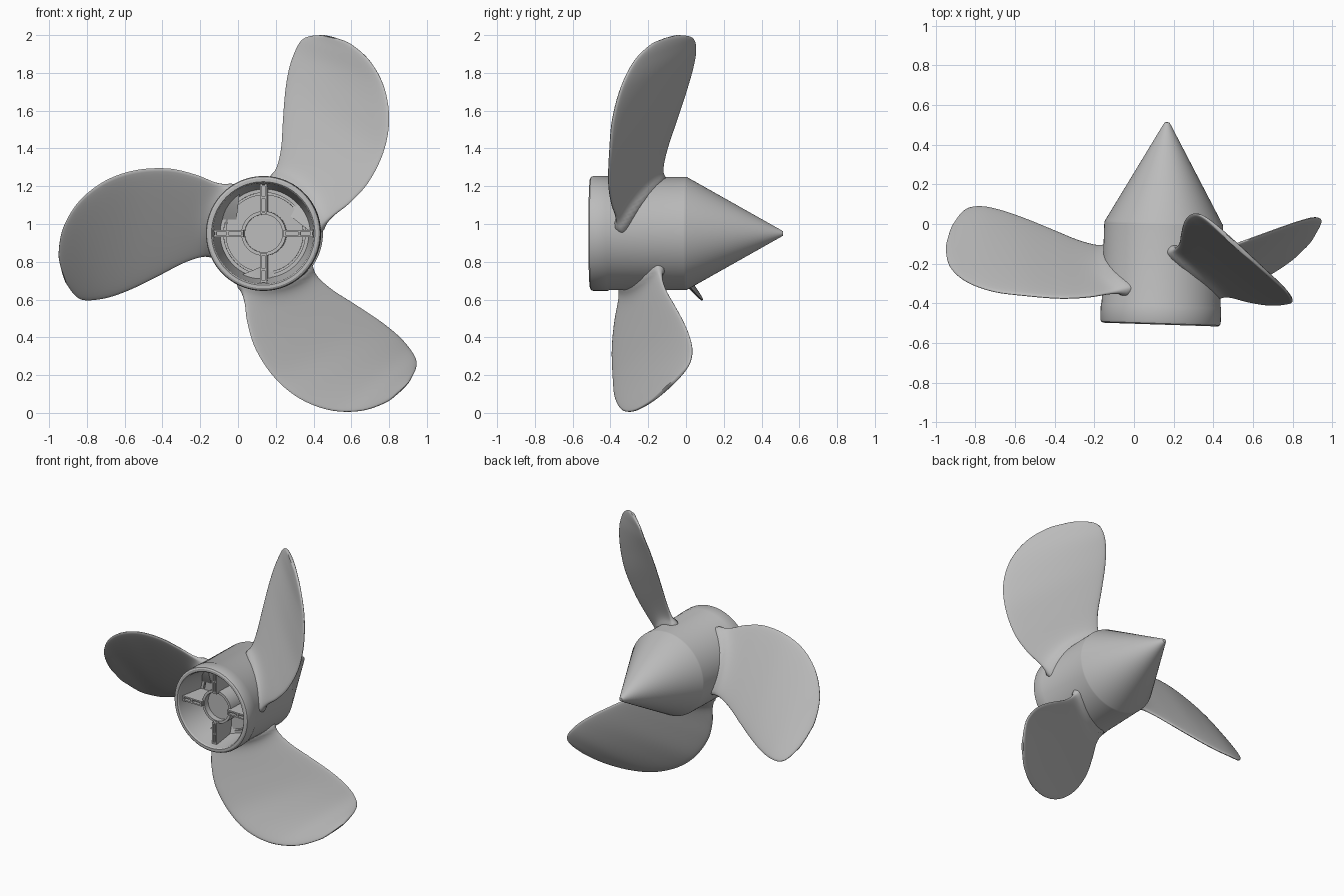
import bpy, bmesh, math
from mathutils import Matrix, Vector

cube = bpy.data.objects.get("Cube")
if cube:
    bpy.data.objects.remove(cube, do_unlink=True)

GREY = (0.5, 0.5, 0.5, 1)
mat = bpy.data.materials.new("cast grey")
mat.use_nodes = True
mat.diffuse_color = GREY
mat.node_tree.nodes["Principled BSDF"].inputs["Base Color"].default_value = GREY

# Shaft frame: local y is the shaft, turned slightly about z
FRAME = Matrix.Translation((0.15, 0, 0.95)) @ Matrix.Rotation(-0.033, 4, 'Z')
HUB_R = 0.3


def turn(angle):
    return Matrix.Rotation(angle, 4, 'Y')


def finish(name, bm, matrix=FRAME, angle=35):
    bmesh.ops.recalc_face_normals(bm, faces=bm.faces)
    mesh = bpy.data.meshes.new(name)
    bm.to_mesh(mesh)
    bm.free()
    mesh.materials.append(mat)
    ob = bpy.data.objects.new(name, mesh)
    bpy.context.collection.objects.link(ob)
    ob.matrix_world = matrix
    bpy.ops.object.select_all(action='DESELECT')
    ob.select_set(True)
    bpy.context.view_layer.objects.active = ob
    bpy.ops.object.shade_smooth_by_angle(angle=math.radians(angle))
    return ob


def lathe(name, profile, closed=False, steps=96, angle=25):
    """Spin (radius, y) points around the shaft."""
    bm = bmesh.new()
    verts = [bm.verts.new((r, y, 0)) for r, y in profile]
    pairs = list(zip(verts, verts[1:]))
    if closed:
        pairs.append((verts[-1], verts[0]))
    edges = [bm.edges.new(p) for p in pairs]
    bmesh.ops.spin(bm, geom=verts + edges, cent=(0, 0, 0), axis=(0, 1, 0),
                   angle=math.tau, steps=steps)
    bmesh.ops.remove_doubles(bm, verts=bm.verts, dist=0.0002)
    return finish(name, bm, angle=angle)


def add_box(bm, low, high, matrix):
    low, high = Vector(low), Vector(high)
    size = Matrix.Diagonal((high - low).to_4d())
    bmesh.ops.create_cube(bm, size=1,
                          matrix=matrix @ Matrix.Translation((low + high) / 2) @ size)


# Hub shell with nose cone, collar and hollow front
lathe("hub", [
    (0, 0.515), (0.012, 0.513), (0.02, 0.5), (0.298, 0.006), (HUB_R, -0.004),
    (HUB_R, -0.405), (0.304, -0.415), (0.304, -0.49), (0.3, -0.502),
    (0.29, -0.508), (0.274, -0.508), (0.267, -0.5), (0.262, -0.46),
    (0.235, -0.3), (0.216, -0.3), (0.216, -0.285), (0.206, -0.285),
    (0.206, -0.3), (0, -0.3)])

# Socket in the middle of the hollow
lathe("shaft_socket", [(0.1, -0.29), (0.1, -0.44), (0.118, -0.44), (0.118, -0.29)],
      closed=True, steps=64)
lathe("socket_floor", [(0, -0.4), (0.102, -0.4)], steps=64)

# Four slotted spokes, each two plates with a web and end bars
for i, side in enumerate(("left", "top", "right", "bottom")):
    bm = bmesh.new()
    m = turn(-i * math.pi / 2)
    for s in (-1, 1):
        add_box(bm, (0.105, -0.465, s * 0.013 - 0.005),
                (0.263, -0.29, s * 0.013 + 0.005), m)
    add_box(bm, (0.105, -0.445, -0.009), (0.26, -0.29, 0.009), m)
    for x in (0.112, 0.19, 0.255):
        add_box(bm, (x - 0.005, -0.465, -0.009), (x + 0.005, -0.4, 0.009), m)
    finish(side + "_spoke", bm)

# Blade chords from root to tip: trailing edge, then leading edge
CHORDS = [
    ((0.15, -0.14, 1.15), (0.40, -0.34, 0.95)),
    ((0.20, -0.13, 1.27), (0.50, -0.37, 1.04)),
    ((0.228, -0.10, 1.40), (0.59, -0.395, 1.11)),
    ((0.238, -0.05, 1.55), (0.69, -0.41, 1.22)),
    ((0.25, 0.0, 1.70), (0.77, -0.405, 1.38)),
    ((0.27, 0.035, 1.82), (0.80, -0.39, 1.55)),
    ((0.30, 0.052, 1.91), (0.775, -0.345, 1.72)),
    ((0.335, 0.045, 1.97), (0.70, -0.275, 1.86)),
    ((0.38, 0.015, 1.994), (0.60, -0.185, 1.95)),
    ((0.45, -0.05, 2.0), (0.52, -0.115, 1.983)),
]
INVERSE = FRAME.inverted()
edges_local = [[INVERSE @ Vector(c[k]) for c in CHORDS] for k in (0, 1)]


def smooth_path(points, sub):
    """Catmull-Rom curve through the points."""
    pts = [2 * points[0] - points[1]] + points + [2 * points[-1] - points[-2]]
    out = []
    for a, b, c, d in zip(pts, pts[1:], pts[2:], pts[3:]):
        for j in range(sub):
            t = j / sub
            out.append(0.5 * (2 * b + (c - a) * t + (2 * a - 5 * b + 4 * c - d) * t ** 2
                              + (3 * b - a - 3 * c + d) * t ** 3))
    return out + [points[-1]]


def blade(name, angle, around=40):
    trail, lead = (smooth_path(e, 8) for e in edges_local)
    last = len(trail) - 1
    bm = bmesh.new()
    rings = []
    for i, (l, r) in enumerate(zip(trail, lead)):
        mid, half = (l + r) / 2, (r - l) / 2
        a, b = max(i - 1, 0), min(i + 1, last)
        span = (trail[b] + lead[b]) - (trail[a] + lead[a])
        along = half.normalized()
        normal = along.cross(span).normalized()
        thick = 0.016 - 0.006 * (i / last) ** 6
        ring = []
        for k in range(around):
            c, s = math.cos(math.tau * k / around), math.sin(math.tau * k / around)
            p = mid + half * c
            # Fillet swells the section where it meets the hub
            reach = max(math.hypot(p.x, p.z) - HUB_R, 0)
            swell = math.exp(-reach / 0.03)
            lift = math.copysign(abs(s) ** 0.6, s)
            p = p + normal * lift * (thick + 0.035 * swell) + along * c * 0.02 * swell
            ring.append(bm.verts.new(p))
        rings.append(ring)
    for r0, r1 in zip(rings, rings[1:]):
        for k in range(around):
            n = (k + 1) % around
            bm.faces.new((r0[k], r0[n], r1[n], r1[k]))
    bm.faces.new(rings[0])
    bm.faces.new(rings[-1])
    return finish(name, bm, FRAME @ turn(angle), 60)


for i, name in enumerate(("upper_blade", "lower_blade", "side_blade")):
    blade(name, i * math.tau / 3)
